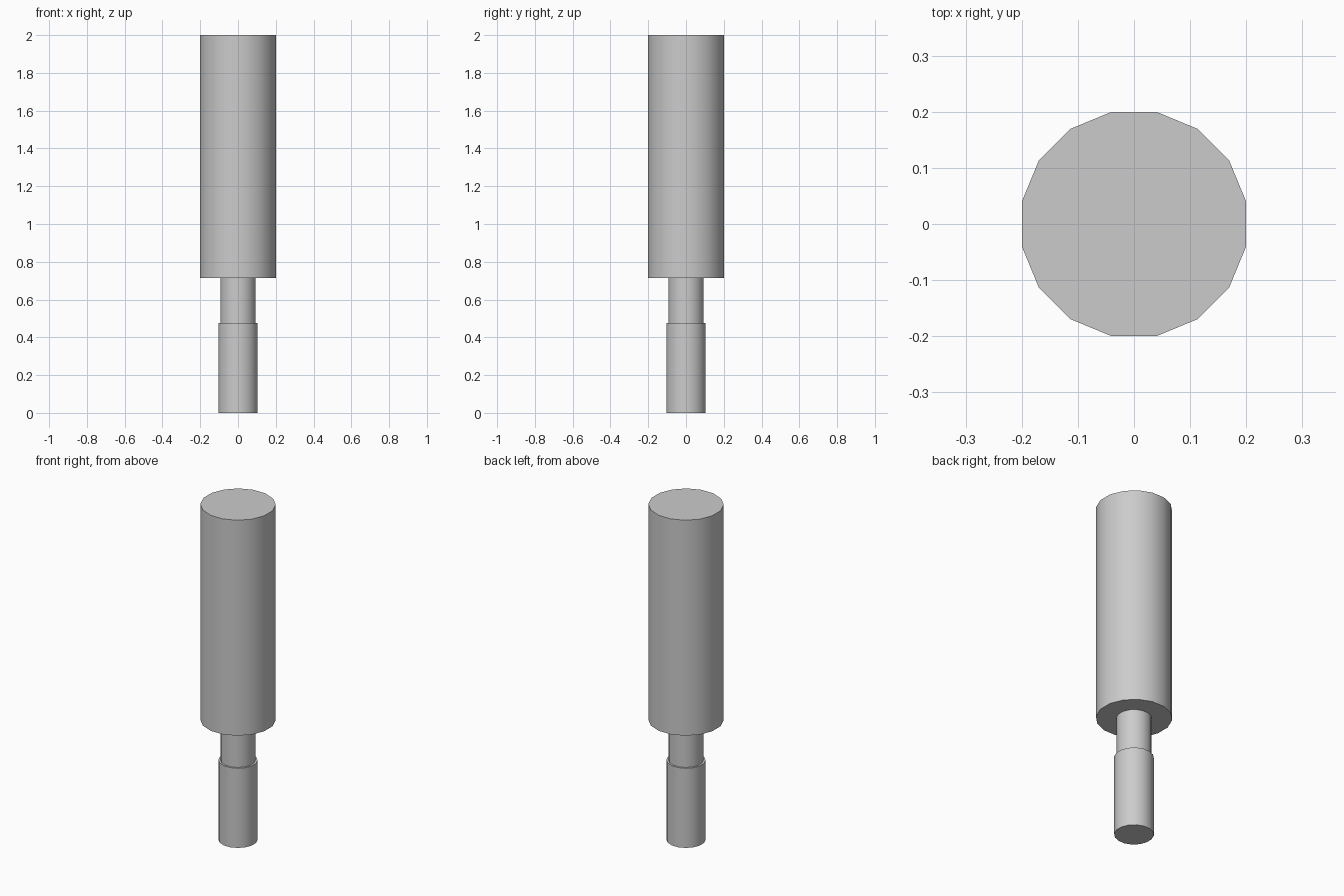
import bpy
import math

cube = bpy.data.objects.get("Cube")
if cube:
    bpy.data.objects.remove(cube, do_unlink=True)

SIDES = 16
HALF_STEP = math.pi / SIDES

grey = bpy.data.materials.new("plain grey")
grey.use_nodes = True
colour = (0.6, 0.6, 0.6, 1)
grey.diffuse_color = colour
grey.node_tree.nodes["Principled BSDF"].inputs["Base Color"].default_value = colour


def rod(name, half_width, bottom, top):
    """Upright prism with a flat side facing each axis."""
    bpy.ops.mesh.primitive_cylinder_add(
        vertices=SIDES,
        radius=half_width / math.cos(HALF_STEP),
        depth=top - bottom,
        location=(0, 0, (bottom + top) / 2),
        rotation=(0, 0, HALF_STEP),
    )
    part = bpy.context.object
    part.name = name
    part.data.materials.append(grey)
    bpy.ops.object.shade_smooth_by_angle(angle=math.radians(30))
    return part


# Narrow foot, slimmer neck, wide body
rod("foot", 0.104, 0, 0.475)
rod("neck", 0.093, 0.475, 0.715)
rod("body", 0.2, 0.715, 2)
